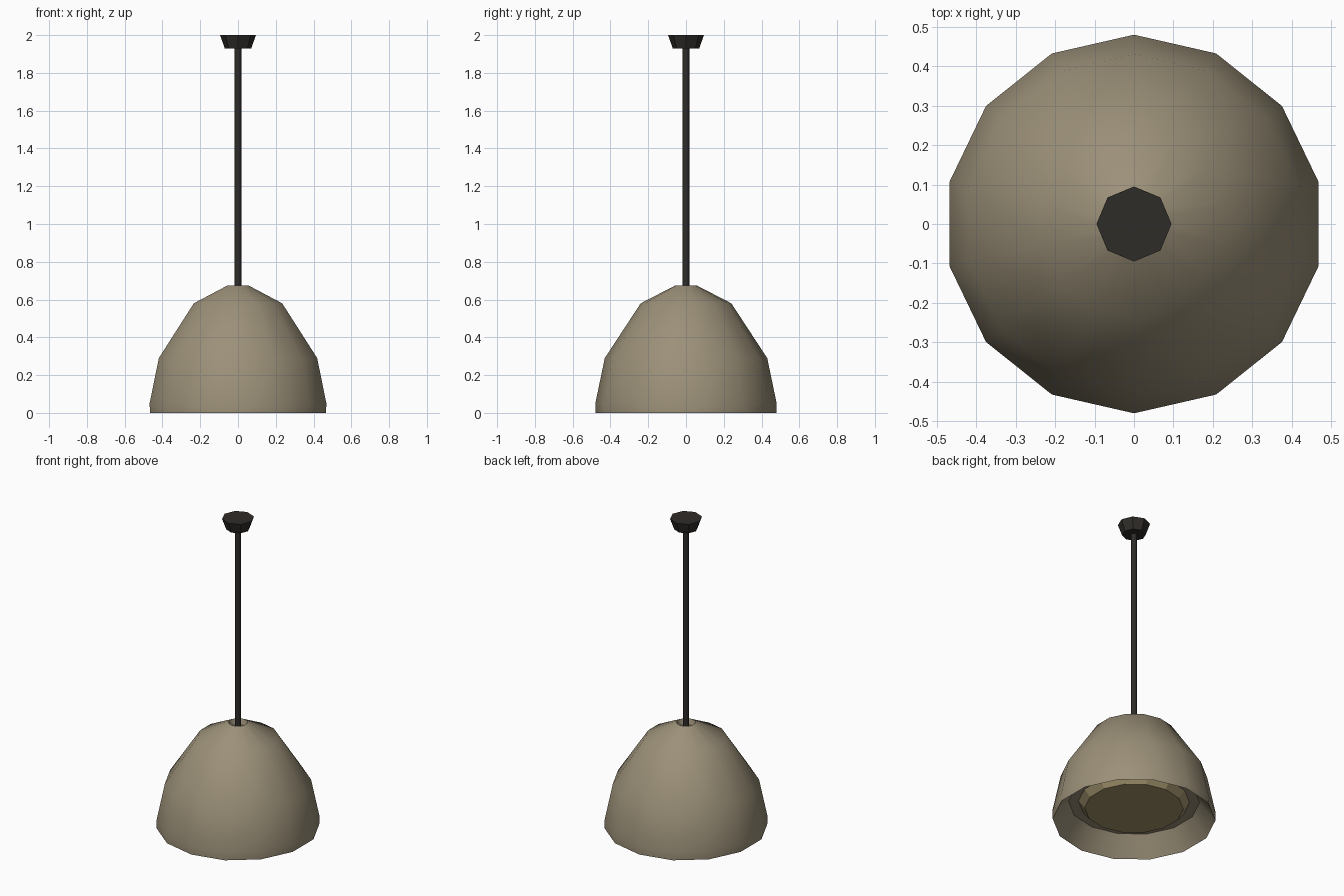
import bpy, bmesh
from math import pi, cos, sin, radians

if "Cube" in bpy.data.objects:
    bpy.data.objects.remove(bpy.data.objects["Cube"])


def material(name, rgb):
    m = bpy.data.materials.new(name)
    m.diffuse_color = (*rgb, 1)
    m.use_nodes = True
    m.node_tree.nodes["Principled BSDF"].inputs["Base Color"].default_value = m.diffuse_color
    return m


def lathe(name, profile, sides, mat, smooth=None):
    """Spin (radius, z) points around z; the two end rings are capped."""
    bm = bmesh.new()
    rings = []
    for r, z in profile:
        angles = [pi / 2 + 2 * pi * i / sides for i in range(sides)]
        rings.append([bm.verts.new((r * cos(a), r * sin(a), z)) for a in angles])
    for low, high in zip(rings, rings[1:]):
        for i in range(sides):
            j = (i + 1) % sides
            bm.faces.new((low[i], low[j], high[j], high[i]))
    bm.faces.new(rings[0])
    bm.faces.new(rings[-1])
    bmesh.ops.recalc_face_normals(bm, faces=bm.faces)
    mesh = bpy.data.meshes.new(name)
    bm.to_mesh(mesh)
    bm.free()
    obj = bpy.data.objects.new(name, mesh)
    bpy.context.collection.objects.link(obj)
    mesh.materials.append(mat)
    if smooth:
        bpy.ops.object.select_all(action='DESELECT')
        obj.select_set(True)
        bpy.context.view_layer.objects.active = obj
        bpy.ops.object.shade_smooth_by_angle(angle=radians(smooth))
    return obj


brass = material("aged_brass", (0.33, 0.28, 0.19))
black = material("black_metal", (0.028, 0.025, 0.022))
glow = material("warm_diffuser", (0.36, 0.29, 0.15))

# Bell shade: inner lip, rim, faceted outer bell, small hole at the crown
lathe("shade", [(0.33, 0.12), (0.385, 0.12), (0.478, 0.0), (0.48, 0.05),
                (0.43, 0.29), (0.24, 0.58), (0.056, 0.675), (0.045, 0.64)],
      14, brass, 40)

# Diffuser protruding slightly below the inner lip
lathe("diffuser", [(0.29, 0.075), (0.33, 0.125)], 14, glow)

# Hanging rod and ceiling mount
lathe("rod", [(0.018, 0.62), (0.018, 1.94)], 8, black, 50)
lathe("ceiling_mount", [(0.07, 1.93), (0.095, 2.0)], 8, black)
